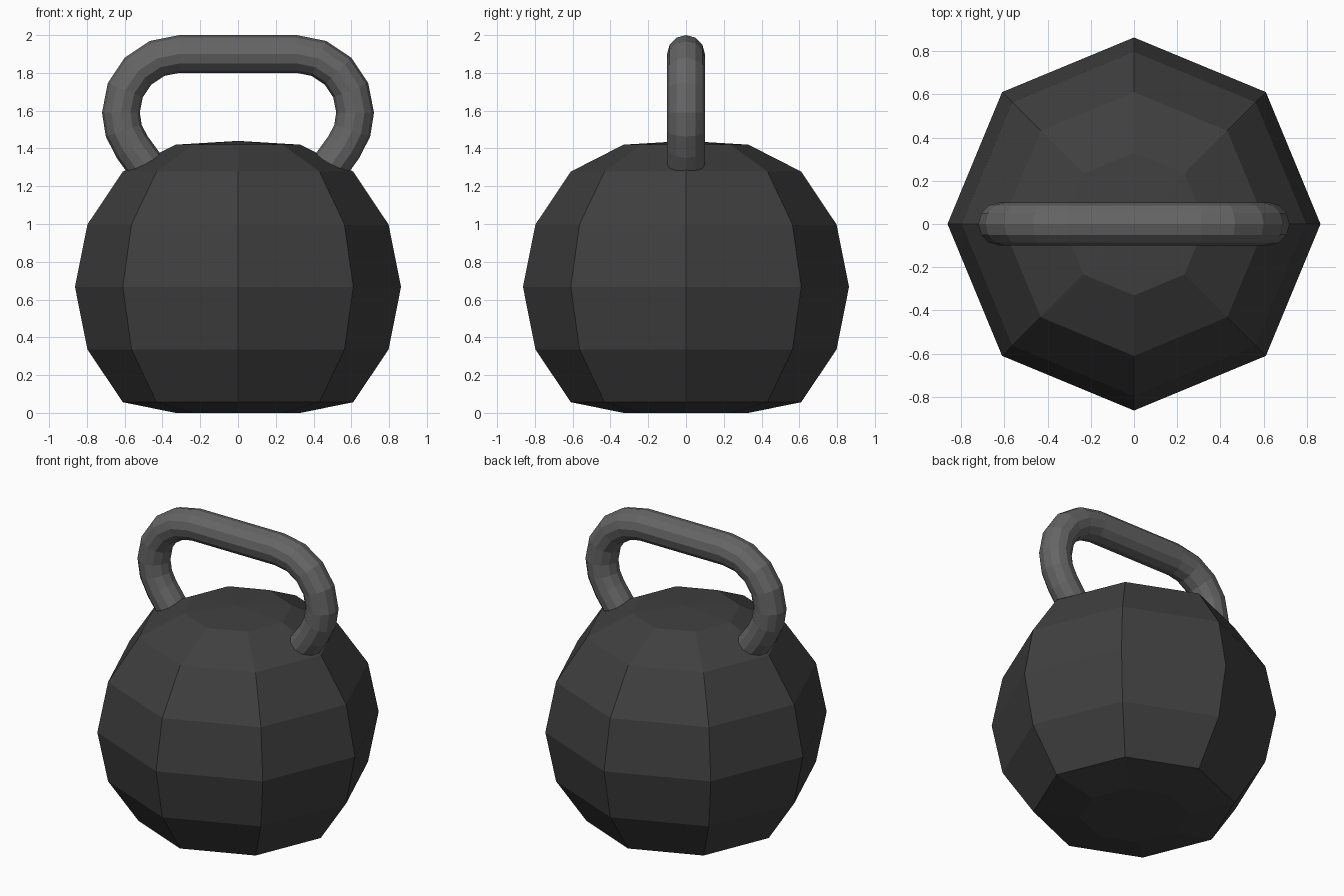
import bpy, bmesh
from math import sin, cos, pi, radians
from mathutils import Vector

if "Cube" in bpy.data.objects:
    bpy.data.objects.remove(bpy.data.objects["Cube"])


def make_object(name, bm, grey):
    bmesh.ops.recalc_face_normals(bm, faces=bm.faces)
    mesh = bpy.data.meshes.new(name)
    bm.to_mesh(mesh)
    bm.free()
    mat = bpy.data.materials.new(name + "_paint")
    mat.diffuse_color = (grey, grey, grey, 1)
    mat.use_nodes = True
    mat.node_tree.nodes["Principled BSDF"].inputs["Base Color"].default_value = mat.diffuse_color
    mesh.materials.append(mat)
    obj = bpy.data.objects.new(name, mesh)
    bpy.context.collection.objects.link(obj)
    return obj


def bridge(bm, a, b):
    n = len(a)
    for i in range(n):
        j = (i + 1) % n
        bm.faces.new((a[i], a[j], b[j], b[i]))


# Weight: eight-sided low-poly ball, flattened at top and bottom
R, CZ = 0.863, 0.667
bm = bmesh.new()
bmesh.ops.create_uvsphere(bm, u_segments=8, v_segments=8, radius=R)
for v in bm.verts:
    z = v.co.z + CZ
    if z < 0:
        z = 0
    elif z > 1.5:
        z = 1.44
    elif z > 1.4:
        z = 1.42
    v.co.z = z
make_object("weight_ball", bm, 0.05)

# Handle: centre line of a rounded bar whose ends run into the ball
BEND, CX, BZ, TUBE, SIDES = 0.31, 0.31, 1.59, 0.10, 12
half = []
for deg in (90, 67.5, 45, 22.5, 0, -18, -36):
    a = radians(deg)
    half.append((Vector((CX + BEND * cos(a), 0, BZ + BEND * sin(a))),
                 Vector((cos(a), 0, sin(a)))))
end, out = half[-1]
half.append((end + Vector((out.z, 0, -out.x)) * 0.22, out))
flip = lambda v: Vector((-v.x, v.y, v.z))
path = [(flip(p), flip(n)) for p, n in reversed(half)] + half

bm = bmesh.new()
rings = []
for p, n in path:
    rings.append([bm.verts.new(p + n * TUBE * cos(2 * pi * k / SIDES)
                               + Vector((0, TUBE * sin(2 * pi * k / SIDES), 0)))
                  for k in range(SIDES)])
for a, b in zip(rings, rings[1:]):
    bridge(bm, a, b)
bm.faces.new(rings[0])
bm.faces.new(rings[-1])
make_object("handle", bm, 0.13)
